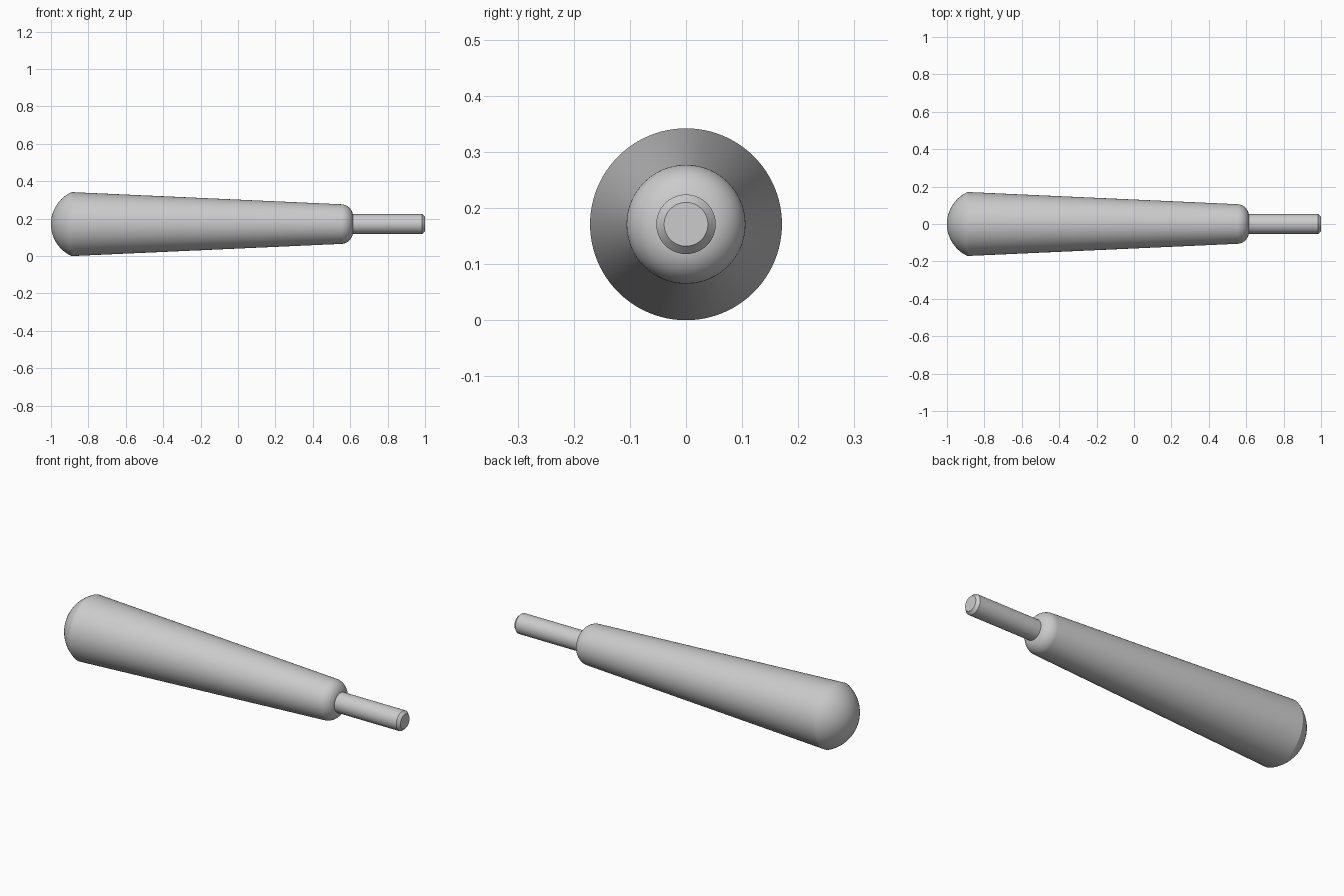
import bpy
import bmesh
from math import asin, cos, pi, radians, sin
from mathutils import Matrix, Vector

if "Cube" in bpy.data.objects:
    bpy.data.objects.remove(bpy.data.objects["Cube"])

AXIS_Z = 0.171
SIDES = 96


def arc(cx, cr, radius, start, end, steps):
    """Points (x, radius) along a circular arc; angles are measured from +x."""
    angles = [start + (end - start) * i / steps for i in range(steps + 1)]
    return [(cx + radius * cos(a), cr + radius * sin(a)) for a in angles]


def turned_part(name, profile):
    """Revolve an (x, radius) profile around the long axis."""
    bm = bmesh.new()
    verts = [bm.verts.new((x, 0, max(r, 0))) for x, r in profile]
    edges = [bm.edges.new(pair) for pair in zip(verts, verts[1:])]
    bmesh.ops.spin(bm, geom=verts + edges, cent=Vector(), axis=(1, 0, 0),
                   angle=2 * pi, steps=SIDES, use_duplicate=False)
    bmesh.ops.remove_doubles(bm, verts=bm.verts, dist=0.0002)
    bmesh.ops.recalc_face_normals(bm, faces=bm.faces)
    bmesh.ops.transform(bm, matrix=Matrix.Translation((0, 0, AXIS_Z)), verts=bm.verts)
    mesh = bpy.data.meshes.new(name)
    bm.to_mesh(mesh)
    bm.free()
    obj = bpy.data.objects.new(name, mesh)
    bpy.context.collection.objects.link(obj)
    bpy.ops.object.select_all(action="DESELECT")
    obj.select_set(True)
    bpy.context.view_layer.objects.active = obj
    bpy.ops.object.shade_smooth_by_angle(angle=radians(20))
    return obj


# Tapered grip: domed butt, straight taper, rounded shoulder
butt_radius, dome_depth = 0.171, 0.11
dome_radius = (butt_radius ** 2 + dome_depth ** 2) / (2 * dome_depth)
dome = arc(dome_radius - 1, 0, dome_radius, pi,
           pi - asin(butt_radius / dome_radius), 16)
shoulder = arc(0.55, 0.041, 0.065, radians(87.4), 0, 14)
turned_part("handle_grip", dome + shoulder + [(0.615, 0)])

# Mounting pin with a chamfered tip
turned_part("mounting_pin", [(0.6, 0), (0.6, 0.053), (0.985, 0.053),
                             (1, 0.039), (1, 0)])
